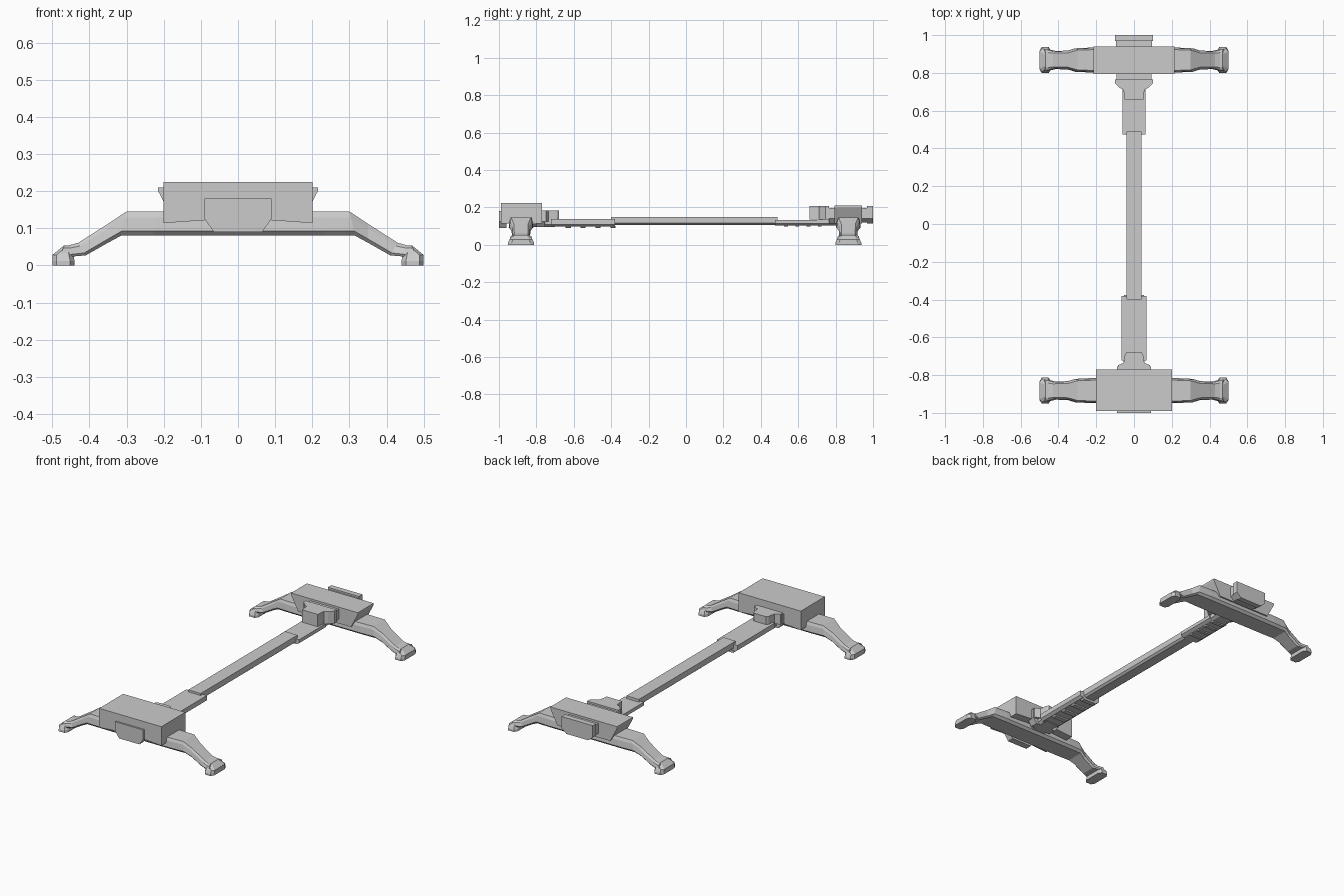
import bpy, bmesh

if "Cube" in bpy.data.objects:
    bpy.data.objects.remove(bpy.data.objects["Cube"])

FRONT_Y, REAR_Y = -0.882, 0.868


def make(name, rings, mirror=False, cap_start=True):
    """Loft matching rings of points into a capped, flat-shaded solid."""
    bm = bmesh.new()
    loops = [[bm.verts.new(p) for p in r] for r in rings]
    n = len(loops[0])
    for a, b in zip(loops, loops[1:]):
        for i in range(n):
            bm.faces.new((a[i], a[(i + 1) % n], b[(i + 1) % n], b[i]))
    if cap_start:
        bm.faces.new(loops[0])
    bm.faces.new(loops[-1])
    bmesh.ops.recalc_face_normals(bm, faces=bm.faces[:])
    if not cap_start:
        # open loft: make sure the normals point away from the middle
        bm.faces.ensure_lookup_table()
        top = max(bm.faces, key=lambda f: f.calc_center_median().z)
        if top.normal.z < 0:
            bmesh.ops.reverse_faces(bm, faces=bm.faces[:])
    me = bpy.data.meshes.new(name)
    bm.to_mesh(me)
    bm.free()
    ob = bpy.data.objects.new(name, me)
    bpy.context.collection.objects.link(ob)
    if mirror:
        ob.modifiers.new("mirror", 'MIRROR')
    return ob


def sym(half):
    """Complete a right-hand half profile (x, z) to both sides."""
    return half + [(-x, z) for x, z in reversed(half)]


def prism_y(name, half, y0, y1):
    return make(name, [[(x, y, z) for x, z in sym(half)] for y in (y0, y1)])


def prism_z(name, half, z0, z1):
    return make(name, [[(x, y, z) for x, y in sym(half)] for z in (z0, z1)])


def axle(name, yc):
    # stations: top x, top z, bottom x, bottom z, half width top / mid / bottom
    stations = [
        (0.00, 0.145, 0.00, 0.080, 0.055, 0.066, 0.052),
        (0.22, 0.145, 0.23, 0.080, 0.055, 0.066, 0.052),
        (0.30, 0.145, 0.315, 0.080, 0.052, 0.062, 0.050),
        (0.35, 0.112, 0.35, 0.061, 0.038, 0.050, 0.040),
        (0.43, 0.061, 0.41, 0.027, 0.036, 0.048, 0.040),
        (0.455, 0.054, 0.445, 0.024, 0.040, 0.056, 0.052),
        (0.468, 0.054, 0.48, 0.024, 0.040, 0.060, 0.055),
    ]
    rings = []
    for xt, zt, xb, zb, ht, hm, hb in stations:
        xm, zm = xb + (xt - xb) * 0.2, zb + (zt - zb) * 0.2
        xu, zu = xb + (xt - xb) * 0.75, zb + (zt - zb) * 0.75
        half = [(xb, hb, zb), (xm, hm, zm), (xu, hm - 0.004, zu), (xt, ht, zt)]
        rings.append([(x, yc + w, z) for x, w, z in half] +
                     [(x, yc - w, z) for x, w, z in reversed(half)])
    make(name + "_axle_and_legs", rings, mirror=True, cap_start=False)

    # flared foot pad: flat sole, sloping shoulders
    pads = []
    for z, xi, xo, h in ((0, 0.44, 0.50, 0.069), (0.012, 0.44, 0.50, 0.069),
                         (0.028, 0.443, 0.50, 0.062), (0.054, 0.448, 0.468, 0.042)):
        c = h * 0.72
        pads.append([(xi, yc - c, z), (xi + 0.012, yc - h, z), (xo - 0.012, yc - h, z),
                     (xo, yc - c, z), (xo, yc + c, z), (xo - 0.012, yc + h, z),
                     (xi + 0.012, yc + h, z), (xi, yc + c, z)])
    make(name + "_feet", pads, mirror=True)


axle("front", FRONT_Y)
axle("rear", REAR_Y)

# front housing and face plate
prism_y("front_housing", [(0.085, 0.122), (0.20, 0.114), (0.20, 0.225)], -0.99, -0.77)
prism_y("front_plate", [(0.065, 0.09), (0.09, 0.125), (0.09, 0.18)], -1.0, -0.96)
prism_y("front_inner_plate", [(0.065, 0.095), (0.09, 0.125), (0.09, 0.18)], -0.80, -0.755)

# rear housing (tapers downward) and plates
prism_y("rear_housing", [(0.17, 0.115), (0.215, 0.20), (0.215, 0.21)], 0.795, 0.94)
prism_y("rear_plate_base", [(0.07, 0.12), (0.095, 0.14), (0.095, 0.198)], 0.93, 0.97)
prism_y("rear_plate", [(0.07, 0.115), (0.10, 0.14), (0.10, 0.208)], 0.968, 1.0)
prism_y("rear_inner_plate", [(0.07, 0.115), (0.092, 0.14), (0.092, 0.198)], 0.765, 0.80)

# couplings that join the housings to the spine
prism_z("front_coupling", [(0.085, -0.77), (0.085, -0.748), (0.055, -0.735),
                           (0.048, -0.69), (0.04, -0.68)], 0.125, 0.184)
prism_z("rear_coupling", [(0.10, 0.765), (0.10, 0.745), (0.075, 0.72),
                          (0.055, 0.71), (0.05, 0.66)], 0.136, 0.208)

# spine and the sleeves it slides into
prism_y("spine_beam", [(0.028, 0.106), (0.04, 0.116), (0.04, 0.15)], -0.40, 0.49)
prism_y("front_sleeve", [(0.05, 0.098), (0.066, 0.110), (0.066, 0.138)], -0.722, -0.38)
prism_y("rear_sleeve", [(0.045, 0.104), (0.061, 0.114), (0.061, 0.134)], 0.475, 0.72)
prism_y("front_neck", [(0.04, 0.095), (0.055, 0.108), (0.055, 0.135)], -0.84, -0.70)
prism_y("rear_neck", [(0.04, 0.104), (0.055, 0.114), (0.055, 0.145)], 0.70, 0.83)

# cross ribs beneath the sleeves
for i in range(4):
    y = -0.63 + i * 0.08
    prism_y(f"front_rib_{i + 1}", [(0.04, 0.09), (0.052, 0.102)], y - 0.014, y + 0.014)
    y = 0.535 + i * 0.06
    prism_y(f"rear_rib_{i + 1}", [(0.036, 0.097), (0.047, 0.108)], y - 0.01, y + 0.01)
